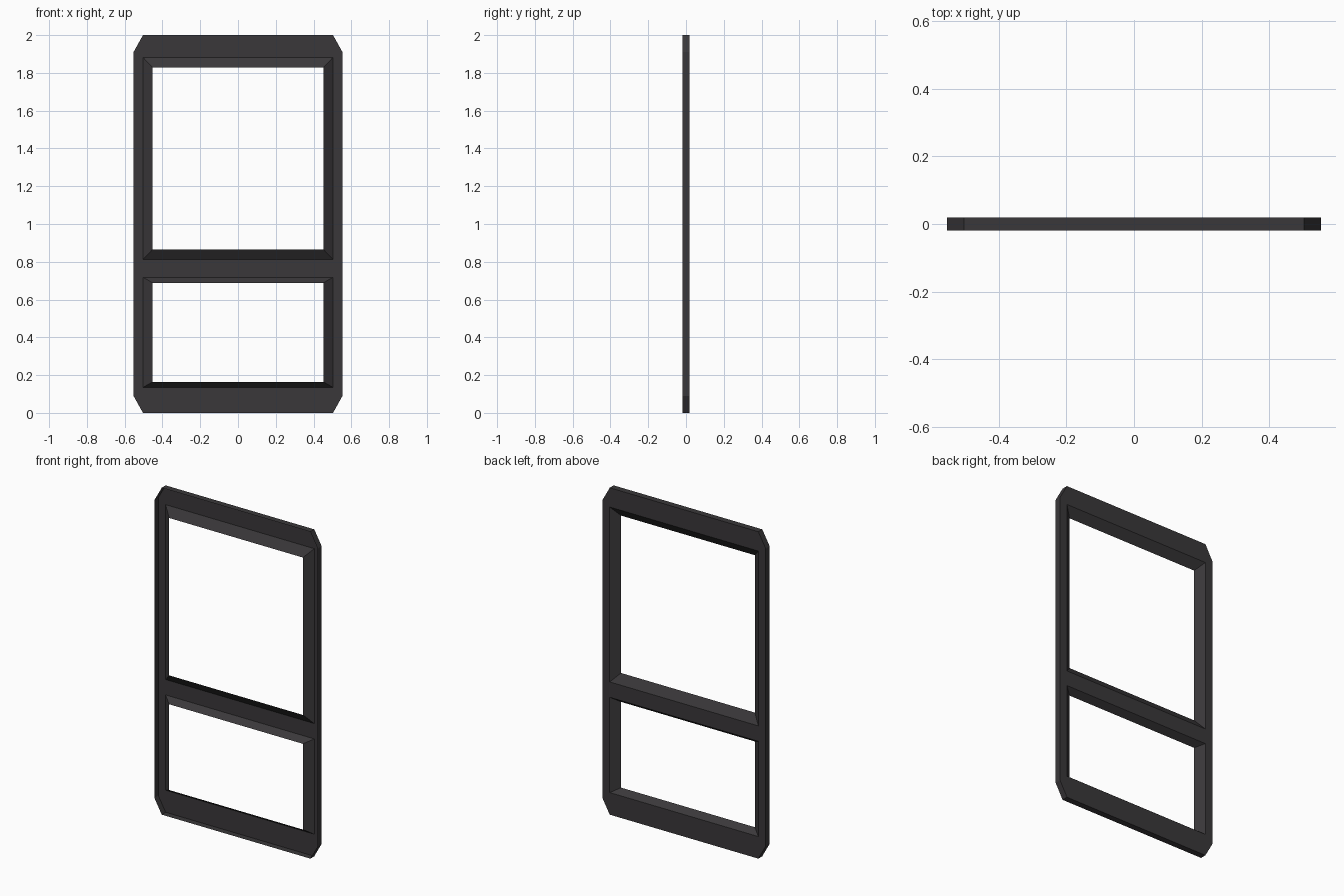
import bpy, bmesh

if "Cube" in bpy.data.objects:
    bpy.data.objects.remove(bpy.data.objects["Cube"])

DEPTH = 0.019            # half depth of the panel
W, H = 0.553, 2.0        # half width, height
CX, CZ = 0.503, 0.09     # clipped corner points
OPENINGS = [(0.135, 0.718), (0.812, 1.882)]   # bottom / top of each window
LIP_SCALE = 0.9          # lip rim relative to the window outline


def loop_edges(bm, pts, y):
    """Closed loop of vertices and edges in the plane at depth y."""
    vs = [bm.verts.new((x, y, z)) for x, z in pts]
    es = [bm.edges.new((vs[i], vs[(i + 1) % len(vs)])) for i in range(len(vs))]
    return vs, es


def skirt(bm, vs, pts):
    """Wall from a loop on the back sheet to a rim at the open front."""
    rim = [bm.verts.new((x, -DEPTH, z)) for x, z in pts]
    n = len(vs)
    for i in range(n):
        j = (i + 1) % n
        bm.faces.new((vs[i], vs[j], rim[j], rim[i]))


bm = bmesh.new()

# Outline with clipped corners
outline = [(CX, 0), (W, CZ), (W, H - CZ), (CX, H),
           (-CX, H), (-W, H - CZ), (-W, CZ), (-CX, 0)]
loops = [(outline, outline)]

# Two windows, each with a sloped lip towards the front
for z0, z1 in OPENINGS:
    mid, half = (z0 + z1) / 2, (z1 - z0) / 2
    rect = [(sx * CX, mid + sz * half)
            for sx, sz in ((-1, -1), (1, -1), (1, 1), (-1, 1))]
    lip = [(x * LIP_SCALE, mid + (z - mid) * LIP_SCALE) for x, z in rect]
    loops.append((rect, lip))

made = [(*loop_edges(bm, pts, DEPTH), rim) for pts, rim in loops]

# Back sheet with the windows left open
edges = [e for _, es, _ in made for e in es]
bmesh.ops.triangle_fill(bm, use_beauty=True, use_dissolve=False,
                        edges=edges, normal=(0, 1, 0))

# Outer wall and window lips
for vs, _, rim in made:
    skirt(bm, vs, rim)

bmesh.ops.recalc_face_normals(bm, faces=bm.faces[:])
bm.faces.ensure_lookup_table()
sheet = [f for f in bm.faces if abs(f.normal.y) > 0.99]
if sheet[0].normal.y < 0:
    bmesh.ops.reverse_faces(bm, faces=bm.faces[:])

mesh = bpy.data.meshes.new("window_frame")
bm.to_mesh(mesh)
bm.free()
frame = bpy.data.objects.new("window_frame", mesh)
bpy.context.collection.objects.link(frame)

# Dark grey finish
mat = bpy.data.materials.new("dark_grey")
mat.diffuse_color = (0.042, 0.039, 0.042, 1)
mat.use_nodes = True
mat.node_tree.nodes["Principled BSDF"].inputs["Base Color"].default_value = mat.diffuse_color
mesh.materials.append(mat)
